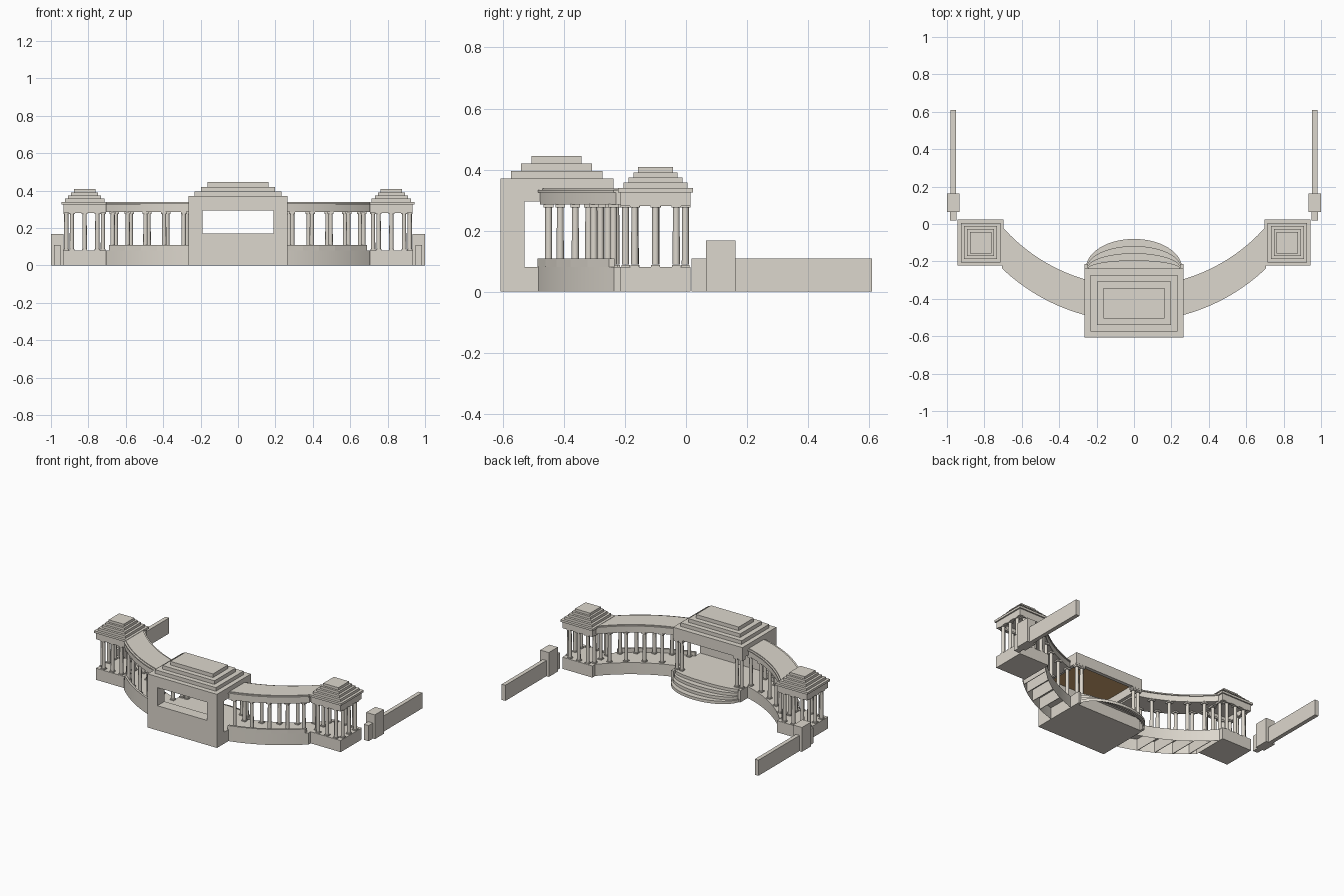
import bpy, bmesh, math

cube = bpy.data.objects.get("Cube")
if cube:
    bpy.data.objects.remove(cube, do_unlink=True)


def make_material(name, color):
    m = bpy.data.materials.new(name)
    m.use_nodes = True
    m.diffuse_color = color
    m.node_tree.nodes["Principled BSDF"].inputs["Base Color"].default_value = color
    return m


STONE = make_material("warm grey stone", (0.72, 0.68, 0.61, 1))
WOOD = make_material("brown ceiling", (0.62, 0.37, 0.16, 1))


def finish(name, bm):
    bmesh.ops.recalc_face_normals(bm, faces=bm.faces)
    mesh = bpy.data.meshes.new(name)
    bm.to_mesh(mesh)
    bm.free()
    mesh.materials.append(STONE)
    mesh.materials.append(WOOD)
    ob = bpy.data.objects.new(name, mesh)
    bpy.context.collection.objects.link(ob)
    return ob


def smooth(ob):
    bpy.ops.object.select_all(action='DESELECT')
    ob.select_set(True)
    bpy.context.view_layer.objects.active = ob
    bpy.ops.object.shade_smooth_by_angle(angle=math.radians(32))


def add_box(bm, x, y, z):
    """Box from three (low, high) ranges."""
    for v in bmesh.ops.create_cube(bm, size=1)["verts"]:
        for i, (a, b) in enumerate((x, y, z)):
            v.co[i] = (a + b) / 2 + v.co[i] * (b - a)


def box(name, x, y, z, recess=0, rim=0.04, ceiling=0):
    """Box, optionally hollowed from below to leave a beam frame."""
    bm = bmesh.new()
    add_box(bm, x, y, z)
    if recess:
        bottom = min(bm.faces, key=lambda f: f.calc_center_median().z)
        bmesh.ops.inset_region(bm, faces=[bottom], thickness=rim)
        top = bmesh.ops.extrude_face_region(bm, geom=[bottom])["geom"]
        for g in top:
            if isinstance(g, bmesh.types.BMVert):
                g.co.z += recess
            elif isinstance(g, bmesh.types.BMFace):
                g.material_index = ceiling
        if bottom.is_valid:
            bm.faces.remove(bottom)
    finish(name, bm)


def around(c, h):
    return (c - h, c + h)


# Shared column: square plinth, tapered shaft, square capital
bm = bmesh.new()
add_box(bm, around(0, 0.014), around(0, 0.014), (0.08, 0.087))
add_box(bm, around(0, 0.016), around(0, 0.016), (0.275, 0.287))
shaft = bmesh.ops.create_cone(bm, cap_ends=True, segments=12, radius1=0.012,
                              radius2=0.011, depth=0.19)["verts"]
bmesh.ops.translate(bm, verts=shaft, vec=(0, 0, 0.183))
first_column = finish("column", bm)
smooth(first_column)
COLUMN = first_column.data
bpy.data.objects.remove(first_column)


def column(name, x, y):
    ob = bpy.data.objects.new(name, COLUMN)
    ob.location = (x, y, 0)
    bpy.context.collection.objects.link(ob)


# Curved walkway: plan blends between an inner and an outer arc
def arc_y(x, t):
    inner = 0.606 - math.sqrt(0.939 ** 2 - x * x)
    outer = 0.5 - math.sqrt(1.019 ** 2 - x * x)
    return inner + (outer - inner) * t


def curved_slab(name, side, t, z, x=(0.262, 0.705), steps=20, open_below=False):
    bm = bmesh.new()
    rings = []
    for i in range(steps + 1):
        px = x[0] + (x[1] - x[0]) * i / steps
        rings.append([bm.verts.new((side * px, arc_y(px, a), h))
                      for a, h in ((t[0], z[0]), (t[1], z[0]), (t[1], z[1]), (t[0], z[1]))])
    for a, b in zip(rings, rings[1:]):
        for k in range(1 if open_below else 0, 4):
            bm.faces.new((a[k], a[(k + 1) % 4], b[(k + 1) % 4], b[k]))
    bm.faces.new(rings[0])
    bm.faces.new(rings[-1])
    ob = finish(name, bm)
    if steps > 5:
        smooth(ob)


# Central pavilion
W = 0.265
box("pavilion_base", (-W, W), (-0.608, -0.237), (0, 0.08))
box("pavilion_sill", (-0.19, 0.19), (-0.608, -0.53), (0.08, 0.17))
box("pavilion_entablature", (-W, W), (-0.608, -0.237), (0.295, 0.37), 0.055, 0.035, 1)
for i, (hx, hy) in enumerate(((0.233, 0.15), (0.198, 0.116), (0.163, 0.082))):
    box(f"pavilion_roof_{i + 1}", (-hx, hx), around(-0.424, hy),
        (0.37 + i * 0.025, 0.395 + i * 0.025))
for side in (1, -1):
    box("pavilion_jamb", sorted((side * 0.19, side * W)), (-0.608, -0.53), (0.08, 0.295))
    for x in (0.21, 0.247):
        column("pavilion_column", side * x, -0.256)
    box("pavilion_impost", sorted((side * 0.192, side * 0.264)), (-0.274, -0.238), (0.285, 0.297))
    box("step_end_block", around(side * 0.256, 0.009), (-0.237, -0.215), (0, 0.08))


# Half-round steps behind the pavilion: risers and treads, open below
def half_ring(bm, i, z):
    depth = 0.157 - i * 0.038
    return [bm.verts.new(((0.257 - i * 0.004) * math.cos(math.pi * k / 32),
                          -0.237 + depth * math.sin(math.pi * k / 32), z)) for k in range(33)]


bm = bmesh.new()
rings = [half_ring(bm, i, 0.02 * (i + j)) for i in range(4) for j in (0, 1)]
for a, b in zip(rings, rings[1:]):
    for k in range(32):
        bm.faces.new((a[k], a[k + 1], b[k + 1], b[k]))
bm.faces.new(rings[-1])
smooth(finish("garden_steps", bm))

COLUMN_X = (0.29, 0.395, 0.495, 0.59, 0.67)
for side in (1, -1):
    label = "left" if side > 0 else "right"
    # Colonnade on a hollow base with cross walls
    curved_slab(f"{label}_walkway", side, (0, 1), (0, 0.08), open_below=True)
    curved_slab(f"{label}_curb", side, (0.93, 1.01), (0.08, 0.108), (0.262, 0.69), 5)
    curved_slab(f"{label}_frieze", side, (0.04, 0.97), (0.285, 0.325))
    curved_slab(f"{label}_cornice", side, (0, 1.01), (0.325, 0.333))
    curved_slab(f"{label}_roof_cap", side, (0.07, 0.93), (0.333, 0.338))
    for x in COLUMN_X:
        column(f"{label}_outer_column", side * x, arc_y(x, 0.86))
        column(f"{label}_inner_column", side * (x - 0.017), arc_y(x - 0.017, 0.14))
    for x in COLUMN_X[1:]:
        curved_slab(f"{label}_cross_wall", side, (0.01, 0.99), (0, 0.079), around(x, 0.002), 1)

    # End pavilion
    cx, cy = side * 0.82, -0.1
    box(f"{label}_kiosk_base", around(cx, 0.115), around(cy, 0.115), (0, 0.08))
    box(f"{label}_kiosk_frieze", around(cx, 0.114), around(cy, 0.114), (0.28, 0.325), 0.035, 0.03)
    box(f"{label}_kiosk_cornice", around(cx, 0.123), around(cy, 0.123), (0.325, 0.34))
    for i, h in enumerate((0.105, 0.088, 0.072, 0.058)):
        box(f"{label}_kiosk_roof_{i + 1}", around(cx, h), around(cy, h),
            (0.34 + i * 0.017, 0.357 + i * 0.017))
    for a in (-0.068, 0, 0.068):
        for b in (-0.098, 0.098):
            column(f"{label}_kiosk_column", cx + a, cy + b)
            column(f"{label}_kiosk_column", cx + b, cy + a)

    # Boundary wall with gate pier
    gx = side * 0.967
    box(f"{label}_gate_pier", around(gx, 0.033), (0.065, 0.163), (0, 0.168))
    box(f"{label}_wall_stub", around(gx, 0.018), (0.018, 0.065), (0, 0.108))
    box(f"{label}_boundary_wall", around(gx, 0.014), (0.163, 0.61), (0, 0.108))
